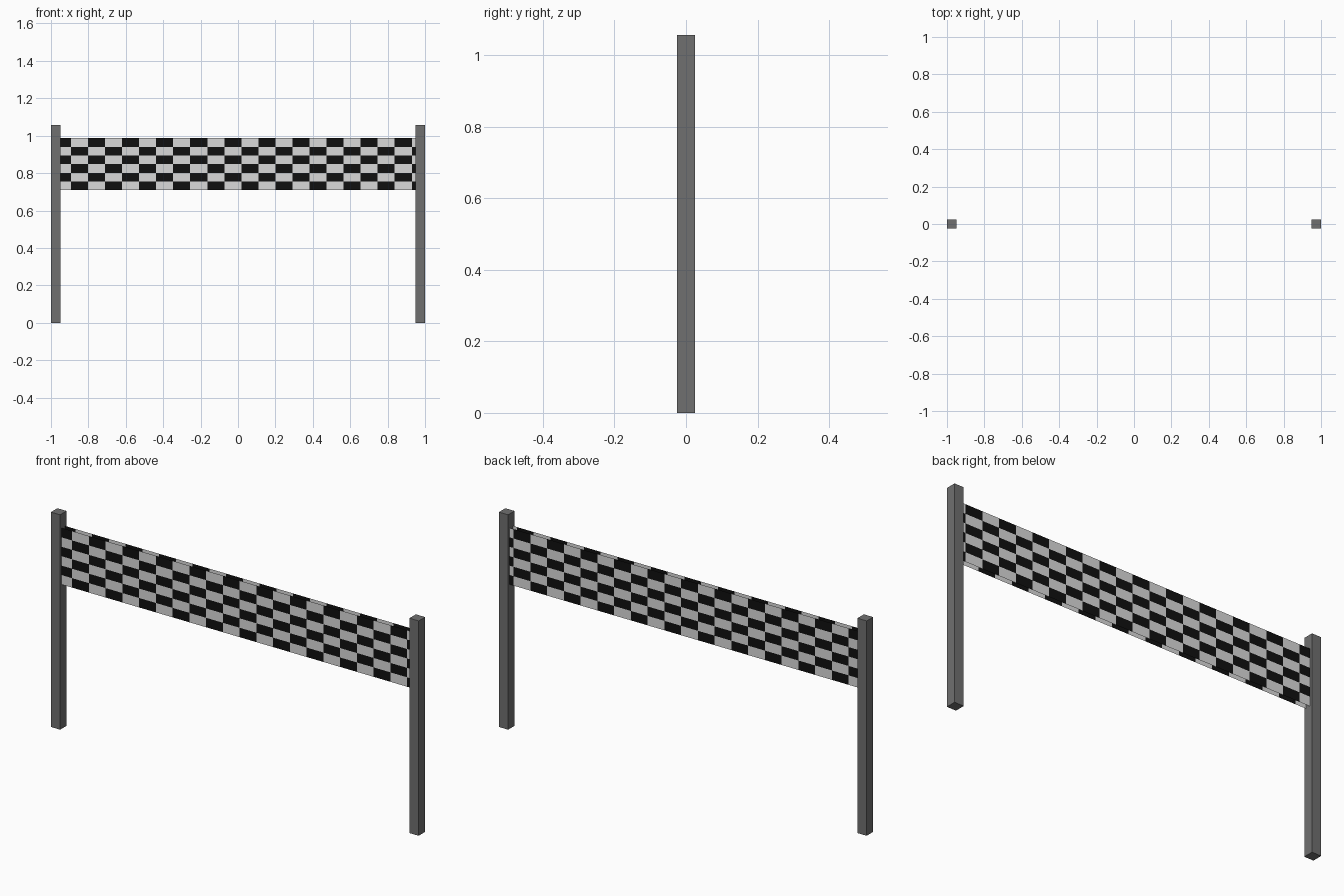
import bpy, bmesh

if "Cube" in bpy.data.objects:
    bpy.data.objects.remove(bpy.data.objects["Cube"])


def material(name, v):
    m = bpy.data.materials.new(name)
    m.diffuse_color = (v, v, v, 1)
    m.use_nodes = True
    m.node_tree.nodes["Principled BSDF"].inputs["Base Color"].default_value = m.diffuse_color
    return m


GREY = material("post_grey", 0.16)
WHITE = material("cloth_white", 0.70)
BLACK = material("cloth_black", 0.005)

POST, HEIGHT = 0.05, 1.056         # post thickness and height
Z0, Z1, ROWS = 0.709, 0.987, 6     # banner bottom, top and check rows
END = 0.95                         # banner half length
FIRST, CELL, COLS = -0.893, 0.0911, 21


def finish(name, bm, mats):
    me = bpy.data.meshes.new(name)
    bm.to_mesh(me)
    bm.free()
    for m in mats:
        me.materials.append(m)
    ob = bpy.data.objects.new(name, me)
    bpy.context.collection.objects.link(ob)
    return ob


# square posts
def post(name, x):
    bm = bmesh.new()
    bmesh.ops.create_cube(bm, size=1)
    for v in bm.verts:
        v.co.x = v.co.x * POST + x
        v.co.y *= POST
        v.co.z = (v.co.z + 0.5) * HEIGHT
    finish(name, bm, [GREY])


# chequered cloth sheet, partial checks at both ends
def sheet(name, y, facing_back):
    xs = [-END] + [FIRST + CELL * i for i in range(COLS)] + [END]
    zs = [Z0 + (Z1 - Z0) * j / ROWS for j in range(ROWS + 1)]
    bm = bmesh.new()
    grid = [[bm.verts.new((x, y, z)) for z in zs] for x in xs]
    for i in range(len(xs) - 1):
        for j in range(ROWS):
            quad = [grid[i][j], grid[i + 1][j],
                    grid[i + 1][j + 1], grid[i][j + 1]]
            f = bm.faces.new(quad[::-1] if facing_back else quad)
            f.material_index = (i + j) % 2
    finish(name, bm, [WHITE, BLACK])


post("left_post", -1 + POST / 2)
post("right_post", 1 - POST / 2)
sheet("banner_front", -0.013, False)
sheet("banner_back", 0.013, True)
